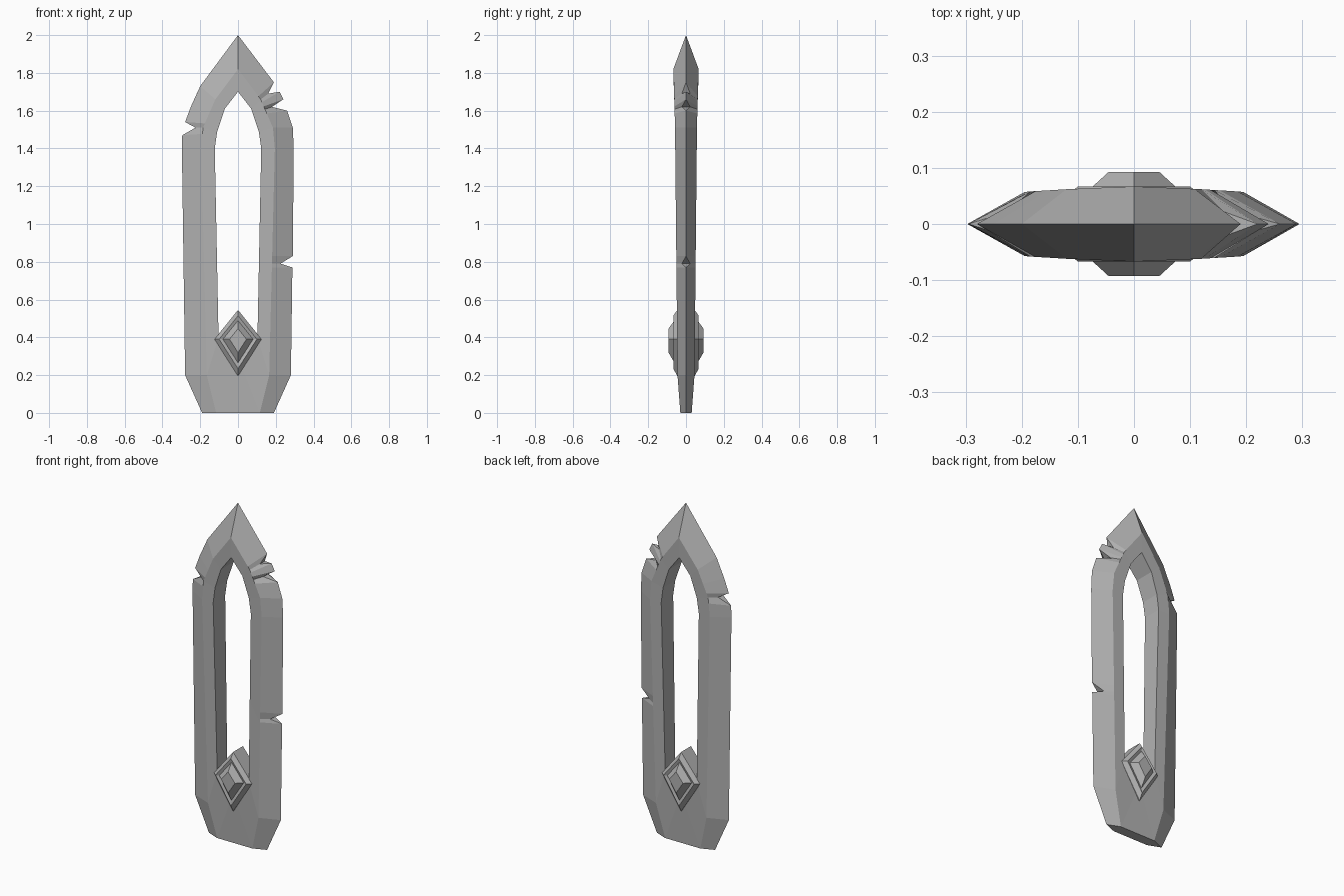
import bpy, bmesh

cube = bpy.data.objects.get("Cube")
if cube:
    bpy.data.objects.remove(cube, do_unlink=True)

stone = bpy.data.materials.new("grey stone")
stone.use_nodes = True
stone.diffuse_color = (0.45, 0.45, 0.45, 1)
stone.node_tree.nodes["Principled BSDF"].inputs["Base Color"].default_value = (0.45, 0.45, 0.45, 1)


def finish(bm, name):
    bmesh.ops.remove_doubles(bm, verts=bm.verts, dist=0.0005)
    bmesh.ops.recalc_face_normals(bm, faces=bm.faces)
    mesh = bpy.data.meshes.new(name)
    bm.to_mesh(mesh)
    bm.free()
    mesh.materials.append(stone)
    obj = bpy.data.objects.new(name, mesh)
    bpy.context.collection.objects.link(obj)
    return obj


# Ridge and hole lines from the tip down: x, half depth, z
RIDGE = [(0, .067, 1.82), (.12, .062, 1.66), (.185, .058, 1.51),
         (.195, .057, 1.4), (.165, .045, .2), (.115, .03, 0)]
HOLE = [(0, .064, 1.7), (.07, .06, 1.61), (.11, .057, 1.49),
        (.123, .056, 1.4), (.103, .047, .4), (0, .046, .3)]

# Outer edge: x, half depth, z, position along the ridge; notch tips have depth
LEFT_EDGE = [(0, 0, 2, 0), (.19, 0, 1.75, .9), (.16, .022, 1.69, 1),
             (.22, 0, 1.7, 1.1), (.24, 0, 1.66, 1.25), (.18, .022, 1.62, 1.35),
             (.26, 0, 1.6, 1.5), (.29, 0, 1.51, 2), (.295, 0, 1.4, 3),
             (.29, 0, .83, 3.475), (.225, .022, .79, 3.508), (.288, 0, .77, 3.525),
             (.28, 0, .2, 4), (.19, 0, 0, 5)]
RIGHT_EDGE = [(0, 0, 2, 0), (.2, 0, 1.73, 1), (.25, 0, 1.62, 1.5),
              (.28, 0, 1.54, 1.85), (.225, .022, 1.51, 2), (.295, 0, 1.47, 2.3),
              (.297, 0, 1.4, 3), (.28, 0, .2, 4), (.19, 0, 0, 5)]


def along(line, t):
    i = min(int(t), len(line) - 2)
    return [a + (b - a) * (t - i) for a, b in zip(line[i], line[i + 1])]


# Blade: closed cross-sections joined down each side
bm = bmesh.new()
feet = []
for side, edge in ((1, LEFT_EDGE), (-1, RIGHT_EDGE)):
    rows = []
    for x, y, z, t in edge:
        half = [(x, y, z), along(RIDGE, t), along(HOLE, t)]
        front = [bm.verts.new((side * p[0], -p[1], p[2])) for p in half]
        back = [bm.verts.new((side * p[0], p[1], p[2])) for p in half]
        rows.append(front + back[::-1])
    for a, b in zip(rows, rows[1:]):
        for i in range(6):
            j = (i + 1) % 6
            bm.faces.new((a[i], a[j], b[j], b[i]))
    feet.append(rows[-1])
# Solid foot below the hole
l, r = feet
bm.faces.new((l[1], r[1], l[2]))
bm.faces.new((l[4], r[4], l[3]))
bm.faces.new((l[0], l[1], r[1], r[0], r[4], l[4]))
finish(bm, "blade")

# Gem: stepped kite on both faces, as radius and half depth
STEPS = [(.125, .046), (.1, .067), (.08, .061), (.045, .093)]
bm = bmesh.new()
rings = [(r, -y) for r, y in STEPS[::-1]] + STEPS
loops = []
for r, y in rings:
    kite = ((r, 0), (0, r * 1.24), (-r, 0), (0, -r * 1.56))
    loops.append([bm.verts.new((x, y, .39 + z)) for x, z in kite])
for a, b in zip(loops, loops[1:]):
    for i in range(4):
        j = (i + 1) % 4
        bm.faces.new((a[i], a[j], b[j], b[i]))
bm.faces.new(loops[0])
bm.faces.new(loops[-1])
finish(bm, "gem")
